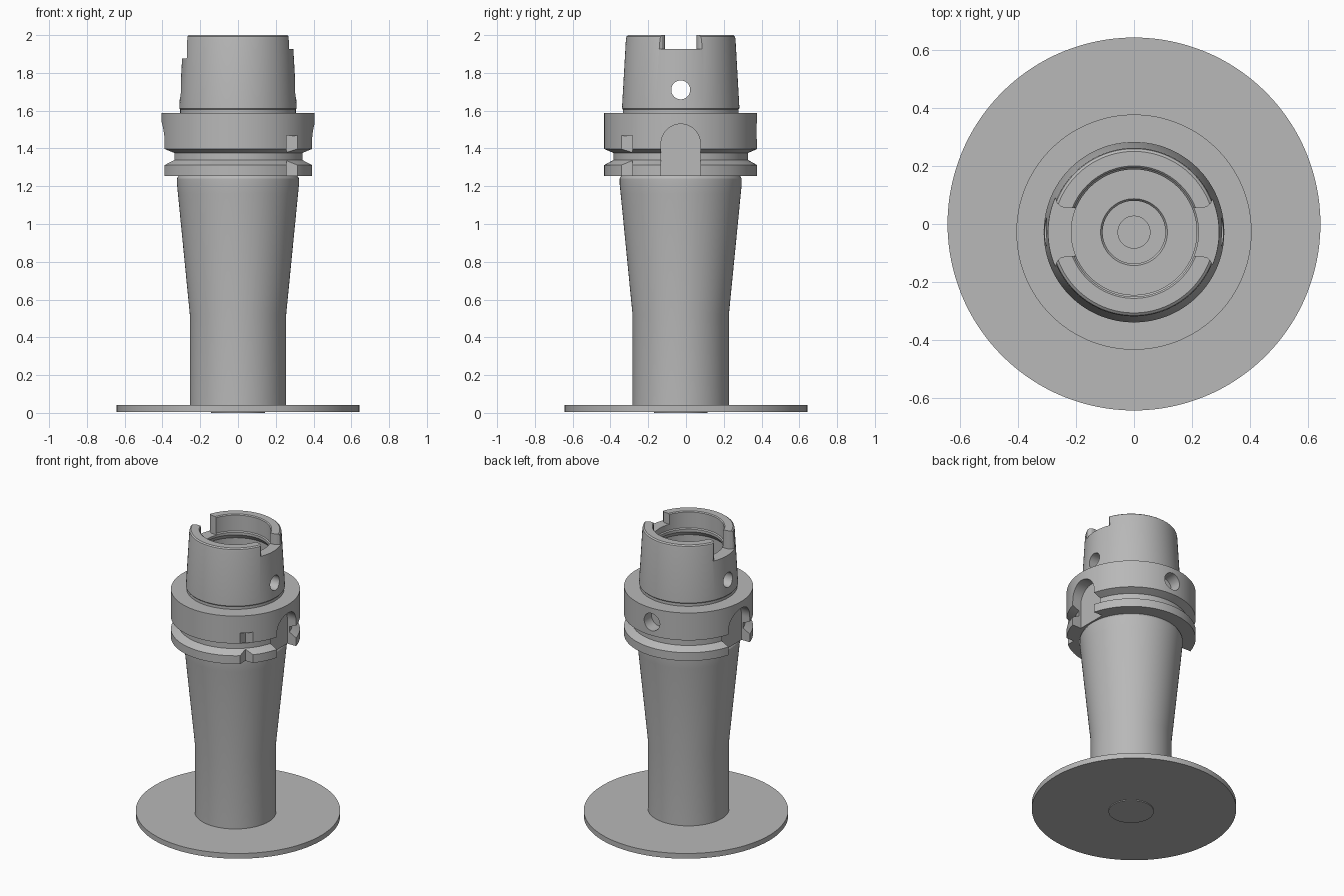
import bpy, bmesh, math
from mathutils import Matrix, Vector

if "Cube" in bpy.data.objects:
    bpy.data.objects.remove(bpy.data.objects["Cube"], do_unlink=True)

AXIS_Y = -0.028  # the holder stands slightly off the disc centre
STEPS = 128

steel = bpy.data.materials.new("plain grey steel")
steel.use_nodes = True
GREY = (0.48, 0.48, 0.48, 1)
steel.diffuse_color = GREY
steel.node_tree.nodes["Principled BSDF"].inputs["Base Color"].default_value = GREY


def add_object(name, bm, y=AXIS_Y):
    bmesh.ops.recalc_face_normals(bm, faces=bm.faces)
    mesh = bpy.data.meshes.new(name)
    bm.to_mesh(mesh)
    bm.free()
    mesh.materials.append(steel)
    obj = bpy.data.objects.new(name, mesh)
    obj.location.y = y
    bpy.context.collection.objects.link(obj)
    return obj


def lathe(name, profile, y=AXIS_Y):
    """Spin a closed (radius, height) profile that starts and ends on the axis."""
    bm = bmesh.new()
    verts = [bm.verts.new((r, 0, z)) for r, z in profile]
    edges = [bm.edges.new(pair) for pair in zip(verts, verts[1:])]
    bmesh.ops.spin(bm, geom=verts + edges, cent=(0, 0, 0), axis=(0, 0, 1),
                   angle=math.tau, steps=STEPS, use_merge=True)
    bmesh.ops.remove_doubles(bm, verts=bm.verts, dist=1e-5)
    return add_object(name, bm, y)


def prism(name, outline, direction):
    """Extrude a planar outline of 3D points along a direction."""
    bm = bmesh.new()
    face = bm.faces.new([bm.verts.new(p) for p in outline])
    new = bmesh.ops.extrude_face_region(bm, geom=[face])["geom"]
    moved = [v for v in new if isinstance(v, bmesh.types.BMVert)]
    bmesh.ops.translate(bm, verts=moved, vec=direction)
    return add_object(name, bm)


def cylinder(name, radius, depth, centre, axis):
    bm = bmesh.new()
    turn = Vector((0, 0, 1)).rotation_difference(Vector(axis)).to_matrix().to_4x4()
    bmesh.ops.create_cone(bm, cap_ends=True, segments=48, radius1=radius, radius2=radius,
                          depth=depth, matrix=Matrix.Translation(centre) @ turn)
    return add_object(name, bm)


def finish(obj):
    bpy.ops.object.select_all(action="DESELECT")
    obj.select_set(True)
    bpy.context.view_layer.objects.active = obj
    bpy.ops.object.shade_smooth_by_angle(angle=math.radians(25))


# Base disc
disc = lathe("base_disc", [(0, 0.006), (0.642, 0.006), (0.642, 0.042), (0, 0.042)], 0)

# Holder: boss, shank, flared body, grooved flange, tapered socket and bore
holder = lathe("tool_holder", [
    (0, 0), (0.142, 0), (0.142, 0.02), (0.255, 0.02), (0.255, 0.52),
    (0.318, 1.16), (0.323, 1.21), (0.323, 1.24), (0.315, 1.255),
    (0.405, 1.255), (0.405, 1.312), (0.356, 1.339), (0.356, 1.376),
    (0.405, 1.397), (0.405, 1.587), (0.306, 1.587), (0.306, 1.606),
    (0.311, 1.612), (0.29, 1.98), (0.287, 1.993), (0.278, 2),
    (0.228, 2), (0.222, 1.994), (0.222, 1.885), (0.216, 1.878),
    (0.216, 1.86), (0.238, 1.83), (0.238, 1.62), (0.115, 1.62),
    (0.108, 1.61), (0.108, 1.5), (0.055, 1.5), (0.055, 1.35), (0, 1.35)])

cutters = []

# Drive slots in the flange and notches in the rim, one on each side
for side, half, floor in ((1, 0.104, 1.926), (-1, 0.116, 1.875)):
    arch = [(side * 0.325, half * math.cos(a), 1.425 + half * math.sin(a))
            for a in (math.pi * i / 24 for i in range(25))]
    outline = [(side * 0.325, half, 1.2)] + arch + [(side * 0.325, -half, 1.2)]
    cutters.append(prism("slot_cutter", outline, (side * 0.2, 0, 0)))

    edge = [(0.12, 0.083), (0.235, 0.083), (0.252, 0.088), (0.265, 0.1),
            (0.273, 0.122), (0.34, 0.122)]
    plan = edge + [(x, -y) for x, y in reversed(edge)]
    outline = [(side * x, y, floor) for x, y in plan]
    cutters.append(prism("rim_notch_cutter", outline, (0, 0, 0.3)))

# Cross hole through the socket, and blind hole in the back of the flange
cutters.append(cylinder("cross_hole_cutter", 0.05, 1, (0, 0, 1.71), (1, 0, 0)))
cutters.append(cylinder("back_hole_cutter", 0.06, 0.2, (0, 0.42, 1.49), (0, 1, 0)))

# V notch with a pointed top at the front corner of the flange
bm = bmesh.new()
points = []
for x, y, top in ((0.256, -0.256, 1.53), (0.456, -0.256, 1.22 + 0.1), (0.256, -0.456, 1.22 + 0.1)):
    points += [bm.verts.new((x, y, 1.2)), bm.verts.new((x, y, top))]
bmesh.ops.convex_hull(bm, input=points)
cutters.append(add_object("corner_notch_cutter", bm))

for cutter in cutters:
    mod = holder.modifiers.new(cutter.name, "BOOLEAN")
    mod.operation = "DIFFERENCE"
    mod.solver = "EXACT"
    mod.object = cutter

# Bake the cuts, then drop the cutters
graph = bpy.context.evaluated_depsgraph_get()
cut_mesh = bpy.data.meshes.new_from_object(holder.evaluated_get(graph))
holder.modifiers.clear()
holder.data = cut_mesh
for cutter in cutters:
    bpy.data.objects.remove(cutter, do_unlink=True)

finish(disc)
finish(holder)
